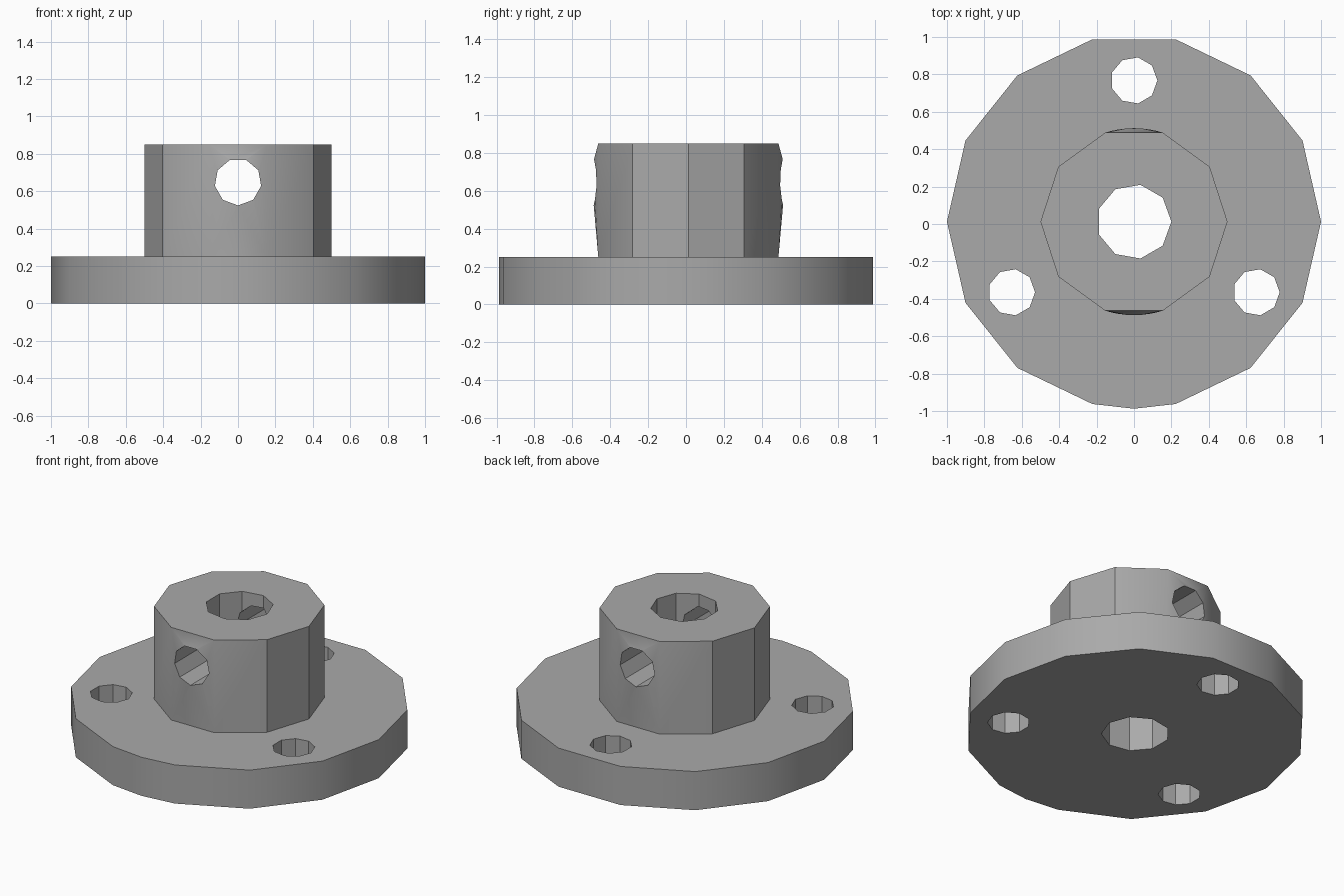
import bpy, bmesh, math
from mathutils import Matrix, Vector

if "Cube" in bpy.data.objects:
    bpy.data.objects.remove(bpy.data.objects["Cube"], do_unlink=True)

CY = 0.0125                      # axis of the part in y
FLANGE_H, HUB_TOP = 0.25, 0.85
HUB_R, BORE_R, HOLE_R = 0.5, 0.2, 0.125
CROSS_Z = 0.65

grey = bpy.data.materials.new("grey_metal")
grey.use_nodes = True
colour = (0.4, 0.4, 0.4, 1)
grey.diffuse_color = colour
grey.node_tree.nodes["Principled BSDF"].inputs["Base Color"].default_value = colour


def ring(n, r, start=0.0):
    return [(r * math.cos(start + math.tau * i / n),
             r * math.sin(start + math.tau * i / n)) for i in range(n)]


def finish(name, bm):
    bmesh.ops.recalc_face_normals(bm, faces=bm.faces)
    mesh = bpy.data.meshes.new(name)
    bm.to_mesh(mesh)
    bm.free()
    mesh.materials.append(grey)
    obj = bpy.data.objects.new(name, mesh)
    bpy.context.collection.objects.link(obj)
    return obj


def prism(name, points, z0, z1, matrix=Matrix()):
    bm = bmesh.new()
    base = bm.faces.new([bm.verts.new((x, y, z0)) for x, y in points])
    top = bmesh.ops.extrude_face_region(bm, geom=[base], use_keep_orig=True)["geom"]
    moved = [v for v in top if isinstance(v, bmesh.types.BMVert)]
    bmesh.ops.translate(bm, verts=moved, vec=(0, 0, z1 - z0))
    bm.transform(matrix)
    return finish(name, bm)


def drill(obj, cutters):
    bpy.context.view_layer.objects.active = obj
    for c in cutters:
        mod = obj.modifiers.new("drill", 'BOOLEAN')
        mod.operation, mod.solver, mod.object = 'DIFFERENCE', 'EXACT', c
        bpy.ops.object.modifier_apply(modifier=mod.name)


# Flange: fourteen sides with one extra point at the front
outline = ring(14, 1.0)
outline.insert(11, (0, -1.0))
at_axis = Matrix.Translation((0, CY, 0))
flange = prism("flange", outline, 0, FLANGE_H, at_axis)

# Hub: ten sides, front and back faces swelling to the cross hole rim
bm = bmesh.new()
low, high = ([bm.verts.new((x, y, z)) for x, y in ring(10, HUB_R)]
             for z in (FLANGE_H, HUB_TOP))
bm.faces.new(low)
bm.faces.new(high)
rim_points = ring(9, HOLE_R, -math.pi / 2)


def swollen_face(a, b, side):
    """Fan the panel between corners a (-x) and b (+x) to the rim."""
    bl, br, tr, tl = low[a], low[b], high[b], high[a]
    rim = [bm.verts.new((x, side * math.sqrt(HUB_R ** 2 - x * x), CROSS_Z + z))
           for x, z in rim_points]
    for i, corner in enumerate((br, br, tr, tr, None, tl, tl, bl, bl)):
        if corner:
            bm.faces.new((rim[i], rim[(i + 1) % 9], corner))
    bm.faces.new((tl, tr, rim[4], rim[5]))
    for tri in ((bl, br, rim[0]), (br, tr, rim[2]), (tl, bl, rim[7])):
        bm.faces.new(tri)
    # plug that the cross hole removes
    centre = bm.verts.new((0, side * HUB_R, CROSS_Z))
    for i in range(9):
        bm.faces.new((rim[i], rim[(i + 1) % 9], centre))


for i in range(10):
    if i == 2:
        swollen_face(3, 2, 1)
    elif i == 7:
        swollen_face(7, 8, -1)
    else:
        j = (i + 1) % 10
        bm.faces.new((low[i], low[j], high[j], high[i]))
bm.transform(at_axis)
hub = finish("hub", bm)

# Cutters: bore, cross hole and three bolt holes
bore = prism("bore_cutter", ring(9, BORE_R), -0.1, 1, at_axis)
along_y = Matrix.Translation((0, CY, CROSS_Z)) @ Matrix.Rotation(math.pi / 2, 4, 'X')
cross = prism("cross_cutter", ring(9, HOLE_R + 0.0005, -math.pi / 2), -0.7, 0.7, along_y)
bolts = []
for deg in (90, 210, 330):
    a = math.radians(deg)
    spot = Vector((0.755 * math.cos(a), 0.755 * math.sin(a) + CY, 0))
    bolts.append(prism("bolt_cutter", ring(9, HOLE_R), -0.1, 0.4, Matrix.Translation(spot)))

drill(flange, [bore] + bolts)
drill(hub, [bore, cross])
for cutter in [bore, cross] + bolts:
    bpy.data.objects.remove(cutter, do_unlink=True)

# Smooth only the shallow edges
for obj in (flange, hub):
    bpy.ops.object.select_all(action='DESELECT')
    obj.select_set(True)
    bpy.context.view_layer.objects.active = obj
    bpy.ops.object.shade_smooth_by_angle(angle=math.radians(30))
